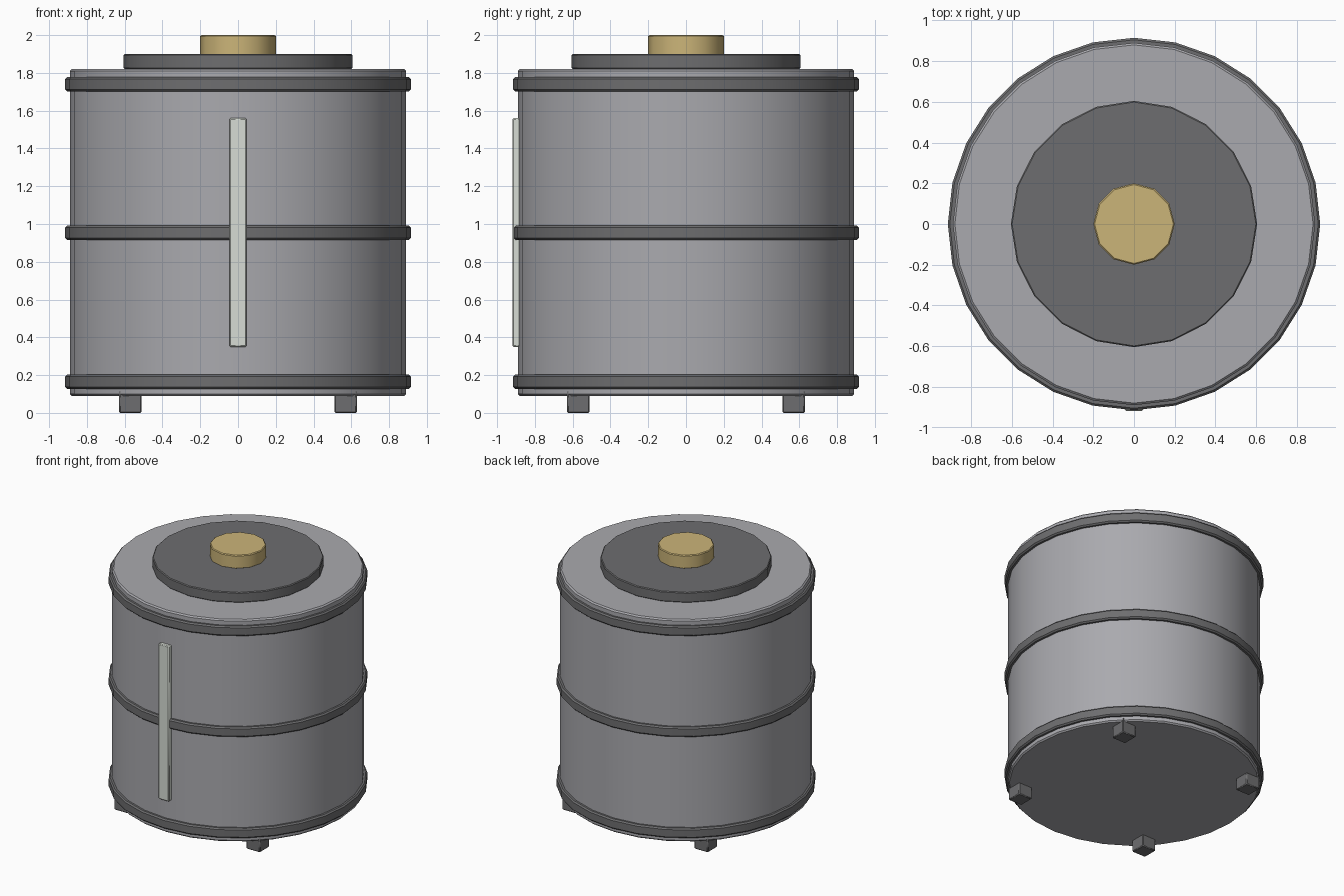
import bpy
from math import radians, pi

cube = bpy.data.objects.get("Cube")
if cube:
    bpy.data.objects.remove(cube, do_unlink=True)


def material(name, rgb):
    m = bpy.data.materials.new(name)
    m.use_nodes = True
    m.diffuse_color = (*rgb, 1)
    m.node_tree.nodes["Principled BSDF"].inputs["Base Color"].default_value = (*rgb, 1)
    return m


steel = material("grey steel", (0.40, 0.40, 0.425))
dark = material("dark metal", (0.155, 0.155, 0.16))
brass = material("brass", (0.60, 0.46, 0.19))
pale = material("pale gauge", (0.68, 0.72, 0.66))


def finish(name, mat, bevel):
    """Name, colour, bevel and shade the active object."""
    ob = bpy.context.object
    ob.name = ob.data.name = name
    ob.data.materials.append(mat)
    bpy.ops.object.transform_apply(location=False, rotation=True, scale=True)
    bpy.ops.object.shade_smooth_by_angle(angle=radians(32))
    mod = ob.modifiers.new("soft edges", "BEVEL")
    mod.width = bevel
    mod.segments = 1
    mod.limit_method = "ANGLE"
    mod.angle_limit = radians(40)
    return ob


def drum(name, mat, radius, bottom, top, sides, bevel=0.01):
    bpy.ops.mesh.primitive_cylinder_add(vertices=sides, radius=radius, depth=top - bottom,
                                        location=(0, 0, (bottom + top) / 2))
    return finish(name, mat, bevel)


def block(name, mat, centre, size, bevel=0.006):
    bpy.ops.mesh.primitive_cube_add(size=1, location=centre)
    bpy.context.object.scale = size
    return finish(name, mat, bevel)


# Tank body with three hoops
drum("tank_body", steel, 0.89, 0.09, 1.82, 28)
for label, z in (("lower", 0.165), ("middle", 0.953), ("upper", 1.74)):
    drum(label + "_hoop", dark, 0.915, z - 0.038, z + 0.038, 28)

# Lid and knob
drum("lid", dark, 0.605, 1.82, 1.90, 20, 0.006)
drum("lid_knob", brass, 0.20, 1.895, 2.0, 12, 0.006)

# Level gauge on the front
block("level_gauge", pale, (0, -0.895, 0.955), (0.092, 0.046, 1.21))

# Four feet
for side, x in (("left", 1), ("right", -1)):
    for end, y in (("front", -1), ("back", 1)):
        block(f"{end}_{side}_foot", dark, (0.57 * x, 0.57 * y, 0.06), (0.118, 0.118, 0.12))
